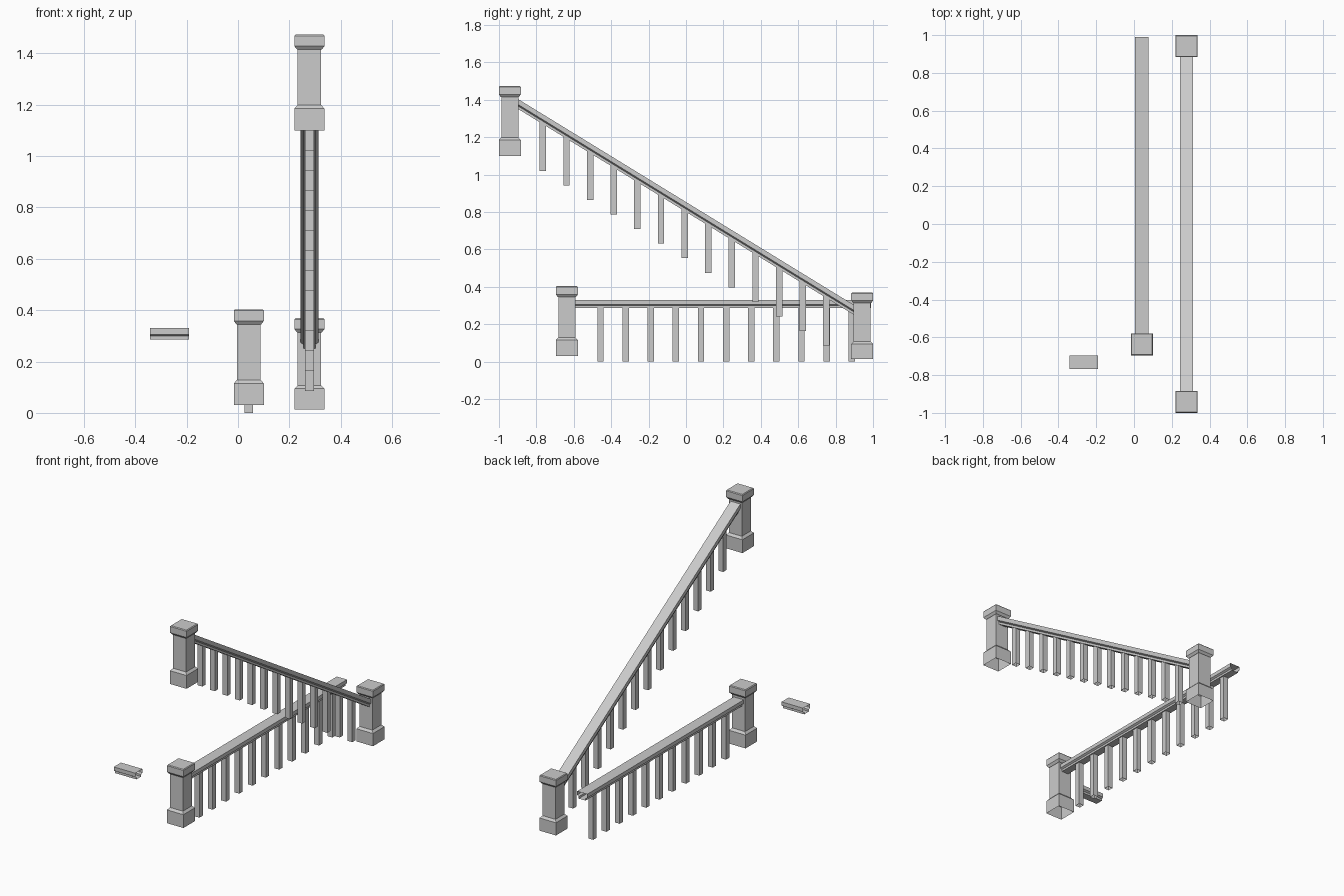
import bpy, bmesh

if "Cube" in bpy.data.objects:
    bpy.data.objects.remove(bpy.data.objects["Cube"])


def loft(name, rings, cap_start=False, cap_end=False):
    # Skin a sequence of equal-length vertex rings
    bm = bmesh.new()
    vs = [[bm.verts.new(p) for p in r] for r in rings]
    n = len(rings[0])
    for a, b in zip(vs, vs[1:]):
        for i in range(n):
            j = (i + 1) % n
            bm.faces.new((a[i], a[j], b[j], b[i]))
    if cap_start:
        bm.faces.new(vs[0][::-1])
    if cap_end:
        bm.faces.new(vs[-1])
    bmesh.ops.recalc_face_normals(bm, faces=bm.faces)
    me = bpy.data.meshes.new(name)
    bm.to_mesh(me)
    bm.free()
    ob = bpy.data.objects.new(name, me)
    bpy.context.collection.objects.link(ob)
    return ob


def square(x, y, z, h, slope=0.0):
    return [(x + sx * h, y + sy * h, z + slope * sy * h)
            for sx, sy in ((-1, -1), (1, -1), (1, 1), (-1, 1))]


# Square newel post profile: half width, height (open underneath)
POST = [(.0585, 0), (.0585, .085), (.0455, .099), (.0455, .314), (.0485, .315),
        (.0585, .328), (.0585, .368), (.0545, .373)]


def post(name, x, y, z, height=.373):
    k = height / .373
    loft(name, [square(x, y, z + h * k, w) for w, h in POST], cap_end=True)


# Handrail section: offset across, depth below the top face
RAIL = [(-.036, 0), (.036, 0), (.036, -.024), (.024, -.031), (.024, -.044),
        (-.024, -.044), (-.024, -.031), (-.036, -.024)]


def rail(name, x, ends, depth=1.0, width=1.0):
    return loft(name, [[(x + u * width, y, z + v * depth) for u, v in RAIL] for y, z in ends])


def baluster(name, x, y, z0, z1, slope=0.0):
    loft(name, [square(x, y, z0, .017), square(x, y, z1, .017, slope)])


# Level railing
X1 = .042
post("level_post", X1, -.637, .03)
rail("level_handrail", X1, [(-.595, .33), (.99, .33)])
for i in range(11):
    baluster(f"level_baluster_{i}", X1, -.457 + .1343 * i, 0, .29)

# Sloped stair railing
X2, SLOPE = .278, -.613
post("upper_post", X2, -.942, 1.10)
post("lower_post", X2, .942, .013, .356)
top = lambda y: .853 + SLOPE * y
rail("sloped_handrail", X2, [(y, top(y)) for y in (-.9, .9)], 1.2, .97)
for i in range(13):
    y = -.765 + .1263 * i
    baluster(f"sloped_baluster_{i}", X2, y, 1.02 - .0779 * i, top(y) - .05, SLOPE)

# Loose short handrail piece, running along x
piece = rail("short_handrail", 0, [(-.076, .33), (.076, .33)])
piece.location = (-.266, -.731, 0)
piece.rotation_euler[2] = 1.5707963
